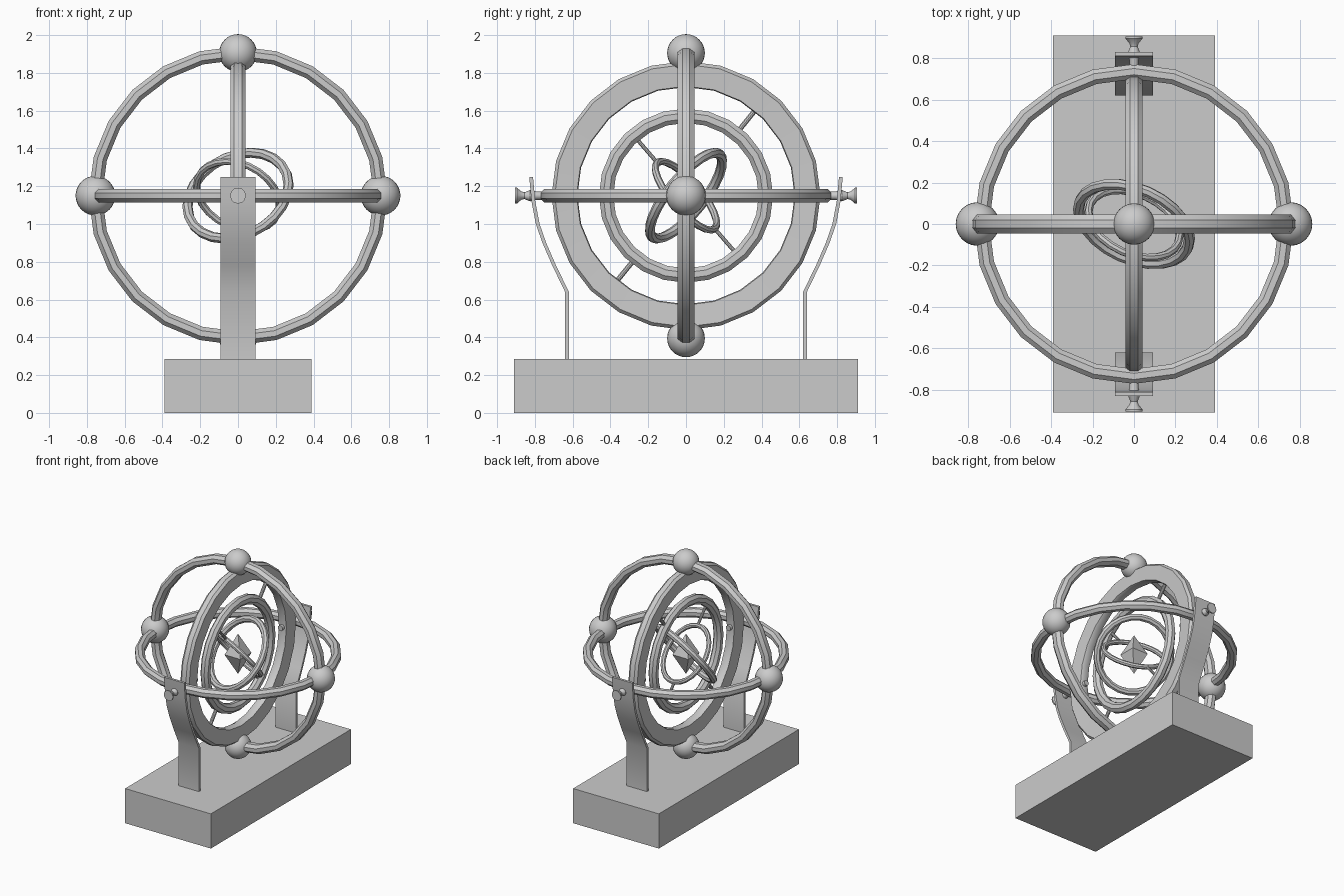
import bpy, bmesh, math
from mathutils import Vector, Matrix

if "Cube" in bpy.data.objects:
    bpy.data.objects.remove(bpy.data.objects["Cube"])

C = Vector((0, 0, 1.15))  # common centre of all rings
X, Y, Z = Vector((1, 0, 0)), Vector((0, 1, 0)), Vector((0, 0, 1))


def finish(name, bm, smooth=True):
    bmesh.ops.recalc_face_normals(bm, faces=bm.faces[:])
    me = bpy.data.meshes.new(name)
    bm.to_mesh(me)
    bm.free()
    ob = bpy.data.objects.new(name, me)
    bpy.context.collection.objects.link(ob)
    if smooth:
        bpy.ops.object.select_all(action='DESELECT')
        ob.select_set(True)
        bpy.context.view_layer.objects.active = ob
        bpy.ops.object.shade_smooth_by_angle(angle=math.radians(32))
    return ob


def lathe(name, profile, a, b, origin, n=24, closed=True):
    """Revolve (radius, height) points; a and b span the plane of the circle."""
    bm = bmesh.new()
    axis = a.cross(b)
    rows = []
    for i in range(n):
        t = 2 * math.pi * i / n
        d = a * math.cos(t) + b * math.sin(t)
        rows.append([bm.verts.new(origin + d * r + axis * h) for r, h in profile])
    m = len(profile)
    for i in range(n):
        p, q = rows[i], rows[(i + 1) % n]
        for j in range(m if closed else m - 1):
            k = (j + 1) % m
            bm.faces.new((p[j], p[k], q[k], q[j]))
    if not closed:
        bm.faces.new([r[0] for r in rows])
        bm.faces.new([r[-1] for r in rows])
    return finish(name, bm)


def tube(radius, rw, hw, sides=8):
    """Faceted tube section with flat sides facing in, out, up and down."""
    k = 1 / math.cos(math.pi / sides)
    angles = [2 * math.pi * (i + .5) / sides for i in range(sides)]
    return [(radius + rw * k * math.cos(t), hw * k * math.sin(t)) for t in angles]


def rod(name, direction, start, end, radius, n=10):
    a = X.copy()
    b = direction.cross(a)
    return lathe(name, [(radius, start), (radius, end)], a, b, C, n, closed=False)


# base block
bm = bmesh.new()
bmesh.ops.create_cube(bm, size=1, matrix=Matrix.Translation((0, 0, .1425))
                      @ Matrix.Diagonal((.78, 1.82, .285, 1)))
finish("base", bm, False)

# bent strap supports and pivot bolts, front and back
path = [(.63, .28), (.63, .64), (.70, .785), (.75, .90), (.785, 1.0), (.808, 1.12), (.82, 1.25)]
for s, side in ((-1, "front"), (1, "back")):
    bm = bmesh.new()
    outline = [(y - .01, z) for y, z in path] + [(y + .01, z) for y, z in reversed(path)]
    face = bm.faces.new([bm.verts.new((-.092, s * y, z)) for y, z in outline])
    ext = bmesh.ops.extrude_face_region(bm, geom=[face])
    moved = [v for v in ext["geom"] if isinstance(v, bmesh.types.BMVert)]
    bmesh.ops.translate(bm, verts=moved, vec=(.184, 0, 0))
    finish(side + "_support", bm)
    bolt = [(.022, .55), (.022, .79), (.03, .825), (.018, .855), (.022, .872), (.042, .895), (.042, .905)]
    lathe(side + "_pivot_bolt", bolt, X, (Y * s).cross(X), C, 12, closed=False)

# outer fixed rings
lathe("upright_ring", tube(.755, .036, .045), X, Z, C)
lathe("level_ring", tube(.735, .036, .036), X, Y, C)

# ball joints on the upright ring
for name, d in (("right", X), ("left", -X), ("top", Z), ("bottom", -Z)):
    bm = bmesh.new()
    bmesh.ops.create_uvsphere(bm, u_segments=24, v_segments=16, radius=.105 if d.x else .1,
                              matrix=Matrix.Translation(C + d * .755))
    finish(name + "_ball", bm)

# broad band ring and the ring inside it
band = [(.575, -.022), (.58, -.034), (.695, -.04), (.712, -.02),
        (.712, .02), (.695, .04), (.58, .034), (.575, .022)]
lathe("band_ring", band, Y, Z, C)
lathe("middle_ring", tube(.423, .038, .034), Y, Z, C)


# tilted inner rings
def diagonal(deg):
    return Vector((0, math.cos(math.radians(deg)), math.sin(math.radians(deg))))


u, w = diagonal(51), diagonal(131)
tilt = math.radians(19)
for name, axis, side, prof in (("inner_ring", u, tilt, tube(.283, .025, .025)),
                               ("core_ring", w, -tilt, tube(.232, .018, .018))):
    perp = X.cross(axis) if axis is u else -X.cross(axis)
    v = X * math.cos(side) + perp * math.sin(side)
    lathe(name, prof, v, axis, C)

# thin connecting rods
for i, s in enumerate((1, -1)):
    rod(f"band_rod_{i}", u * s, .44, .60, .014)
    rod(f"inner_rod_{i}", w * s, .23, .40, .011)

# faceted crystal in the middle
bm = bmesh.new()
ring = [bm.verts.new(C + Vector((.072 * a, .072 * b, 0))) for a, b in ((1, 1), (-1, 1), (-1, -1), (1, -1))]
for h in (.165, -.165):
    tip = bm.verts.new(C + Z * h)
    for i in range(4):
        bm.faces.new((ring[i], ring[(i + 1) % 4], tip))
finish("crystal", bm, False)
